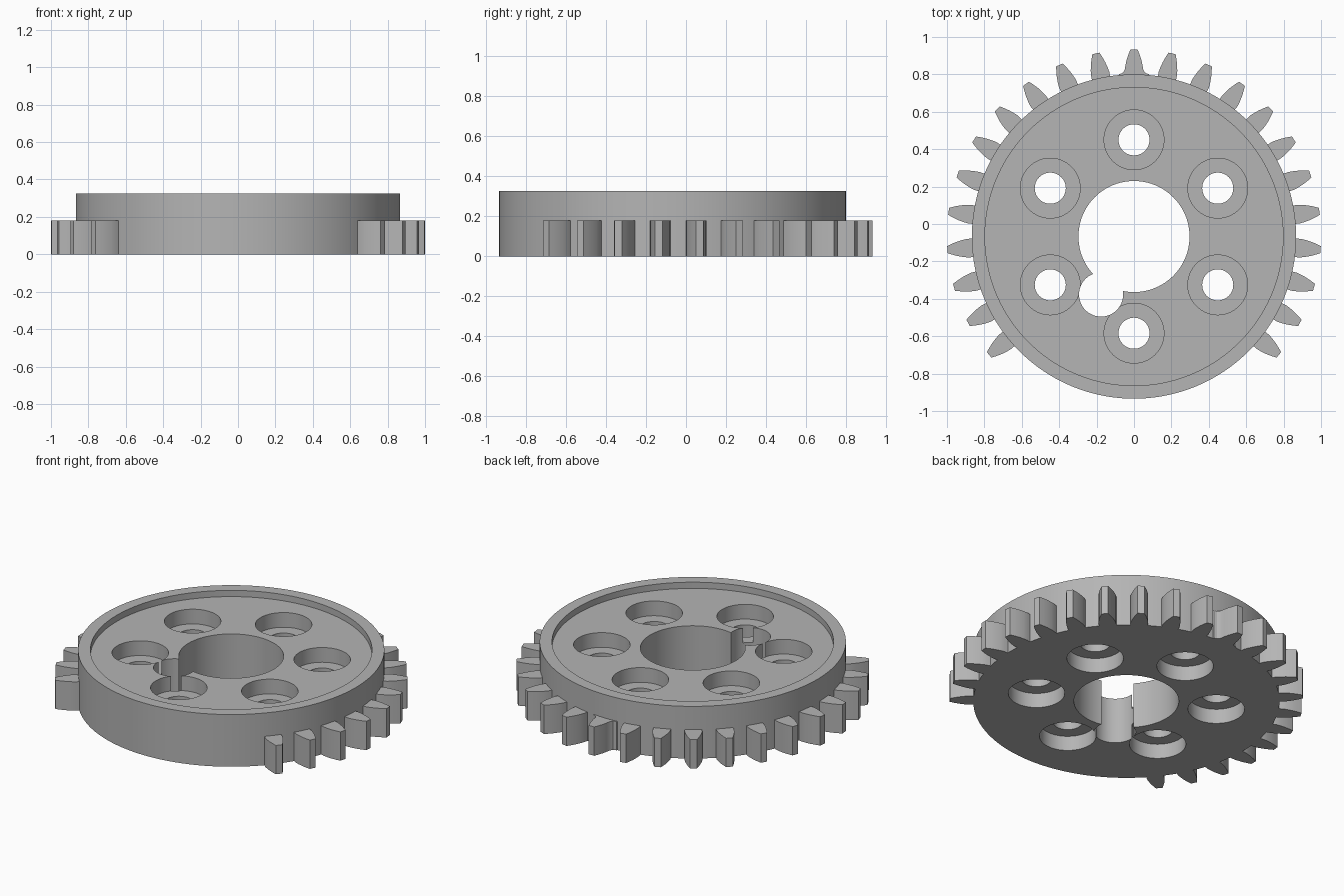
import bpy, bmesh, math
from mathutils import Matrix, Vector

if "Cube" in bpy.data.objects:
    bpy.data.objects.remove(bpy.data.objects["Cube"], do_unlink=True)

CENTRE = Vector((0, -0.067, 0))
RIM, HEIGHT, TOOTH_H, FLOOR = 0.867, 0.326, 0.18, 0.287
STEP = math.radians(11.75)

grey = bpy.data.materials.new("plain_grey")
grey.use_nodes = True
colour = (0.46, 0.46, 0.46, 1)
grey.diffuse_color = colour
grey.node_tree.nodes["Principled BSDF"].inputs["Base Color"].default_value = colour


def make_object(name, bm):
    bmesh.ops.recalc_face_normals(bm, faces=bm.faces)
    mesh = bpy.data.meshes.new(name)
    bm.to_mesh(mesh)
    bm.free()
    mesh.materials.append(grey)
    obj = bpy.data.objects.new(name, mesh)
    bpy.context.collection.objects.link(obj)
    return obj


def cylinder(name, x, y, radius, z0, z1, segments=64):
    bm = bmesh.new()
    place = Matrix.Translation(CENTRE + Vector((x, y, (z0 + z1) / 2)))
    bmesh.ops.create_cone(bm, cap_ends=True, segments=segments, radius1=radius,
                          radius2=radius, depth=z1 - z0, matrix=place)
    return make_object(name, bm)


def select_only(obj):
    bpy.ops.object.select_all(action='DESELECT')
    obj.select_set(True)
    bpy.context.view_layer.objects.active = obj


def cut(body, cutter):
    select_only(body)
    mod = body.modifiers.new("cut", 'BOOLEAN')
    mod.operation = 'DIFFERENCE'
    mod.solver = 'EXACT'
    mod.object = cutter
    bpy.ops.object.modifier_apply(modifier=mod.name)
    bpy.data.objects.remove(cutter, do_unlink=True)


# Wheel body with a shallow dished top, a bore and a side notch
body = cylinder("wheel_body", 0, 0, RIM, 0, HEIGHT, 160)
cut(body, cylinder("dish_cutter", 0, 0, 0.797, FLOOR, 0.5, 160))
cut(body, cylinder("bore_cutter", 0, 0, 0.297, -0.2, 0.5, 96))
cut(body, cylinder("notch_cutter", -0.176, -0.31, 0.118, -0.2, 0.5))

# Six bolt holes, counterbored from both sides
for i in range(6):
    a = math.radians(90 + 60 * i)
    x, y = 0.517 * math.cos(a), 0.517 * math.sin(a)
    cut(body, cylinder("hole_cutter", x, y, 0.083, -0.2, 0.5))
    cut(body, cylinder("upper_cutter", x, y, 0.16, 0.195, 0.5))
    cut(body, cylinder("lower_cutter", x, y, 0.16, -0.2, 0.092))

select_only(body)
bpy.ops.object.shade_smooth_by_angle(angle=math.radians(30))


# Gear teeth: (radius, half width) profile, mirrored and extruded
def tooth(name, angle, profile):
    outline = [(r, -w) for r, w in profile] + [(r, w) for r, w in reversed(profile)]
    bm = bmesh.new()
    turn = Matrix.Translation(CENTRE) @ Matrix.Rotation(angle, 4, 'Z')
    face = bm.faces.new([bm.verts.new(turn @ Vector((r, w, 0))) for r, w in outline])
    up = bmesh.ops.extrude_face_region(bm, geom=[face])["geom"]
    moved = [v for v in up if isinstance(v, bmesh.types.BMVert)]
    bmesh.ops.translate(bm, verts=moved, vec=(0, 0, TOOTH_H))
    obj = make_object(name, bm)
    select_only(obj)
    bpy.ops.object.shade_smooth_by_angle(angle=math.radians(30))


flank = [(0.89, 0.05), (0.915, 0.046), (0.945, 0.039), (0.975, 0.029), (1.0, 0.019)]
plain = [(0.858, 0.049)] + flank
filleted = [(0.858, 0.085), (0.868, 0.08), (0.874, 0.062)] + flank
for i in range(-11, 12):
    tooth(f"tooth_{i + 12}", math.pi / 2 - i * STEP, plain if i else filleted)
